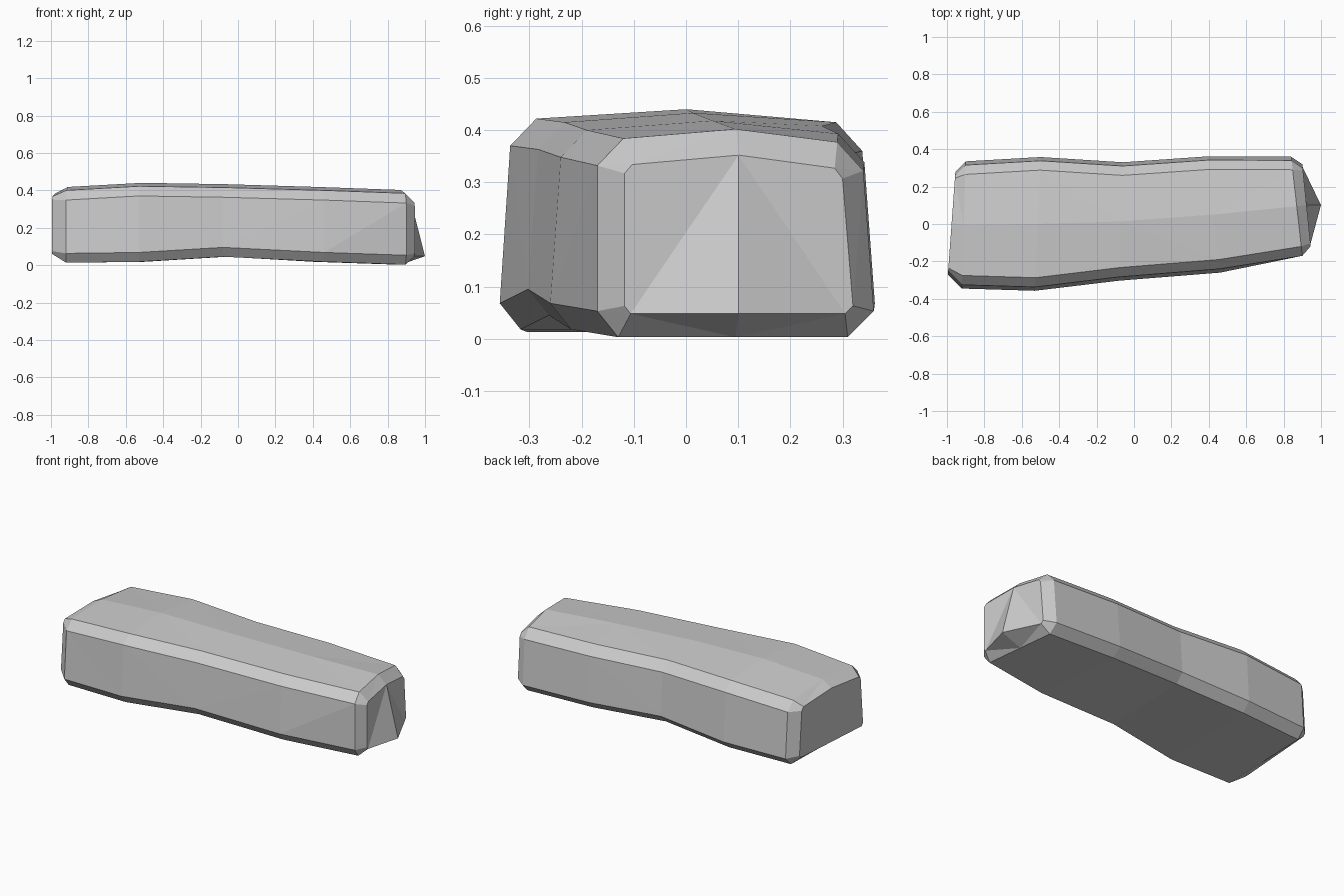
import bpy
import bmesh

default_cube = bpy.data.objects.get("Cube")
if default_cube:
    bpy.data.objects.remove(default_cube)


def material(name, color):
    mat = bpy.data.materials.new(name)
    mat.use_nodes = True
    mat.diffuse_color = color
    mat.node_tree.nodes["Principled BSDF"].inputs["Base Color"].default_value = color
    return mat


def section(x_front, x_back, front, back, low, high, cut=0.05, lean=0.02, bulge=0.0):
    """Chamfered, slightly crowned cross-section of the block, front to back."""
    mid = (front + back) / 2
    profile = [
        (front, low + cut),
        (front + lean, high - cut - 0.02),
        (front + lean + cut, high - 0.018),
        (mid, high),
        (back - 0.02 - cut, high - 0.025),
        (back - 0.02, high - cut - 0.03),
        (back, low + cut),
        (back - cut, low),
        (mid, low),
        (front + cut * 0.8, low),
    ]
    ring = []
    for i, (y, z) in enumerate(profile):
        x = x_front + (x_back - x_front) * (y - front) / (back - front)
        if i == 8:
            x += bulge
        ring.append((x, y, z))
    return ring


# Wavering body from the right end to the left end, with inset rings at both tips
sections = [
    section(-0.995, -0.955, -0.27, 0.28, 0.06, 0.385, cut=0.015),
    section(-0.92, -0.9, -0.345, 0.335, 0.013, 0.418),
    section(-0.53, -0.5, -0.357, 0.358, 0.018, 0.44),
    section(-0.08, -0.06, -0.303, 0.33, 0.045, 0.433),
    section(0.46, 0.4, -0.26, 0.362, 0.018, 0.418),
    section(0.9, 0.84, -0.17, 0.36, 0.003, 0.402, lean=0),
    section(0.945, 0.9, -0.118, 0.32, 0.048, 0.352, cut=0.015, lean=0, bulge=0.077),
]

bm = bmesh.new()
rings = [[bm.verts.new(p) for p in points] for points in sections]
count = len(rings[0])

# Walls between neighbouring sections
for a, b in zip(rings, rings[1:]):
    for i in range(count):
        j = (i + 1) % count
        bm.faces.new((a[i], a[j], b[j], b[i]))

# End faces, fanned from the middle of the top edge
for ring in (rings[0], rings[-1]):
    fan = ring[3:] + ring[:3]
    for i in range(1, count - 1):
        bm.faces.new((fan[0], fan[i], fan[i + 1]))

bmesh.ops.triangulate(bm, faces=[f for f in bm.faces if len(f.verts) > 3])
bmesh.ops.recalc_face_normals(bm, faces=bm.faces)
mesh = bpy.data.meshes.new("stone_block")
bm.to_mesh(mesh)
bm.free()

stone_block = bpy.data.objects.new("stone_block", mesh)
bpy.context.collection.objects.link(stone_block)
mesh.materials.append(material("light_grey_stone", (0.6, 0.6, 0.6, 1.0)))
